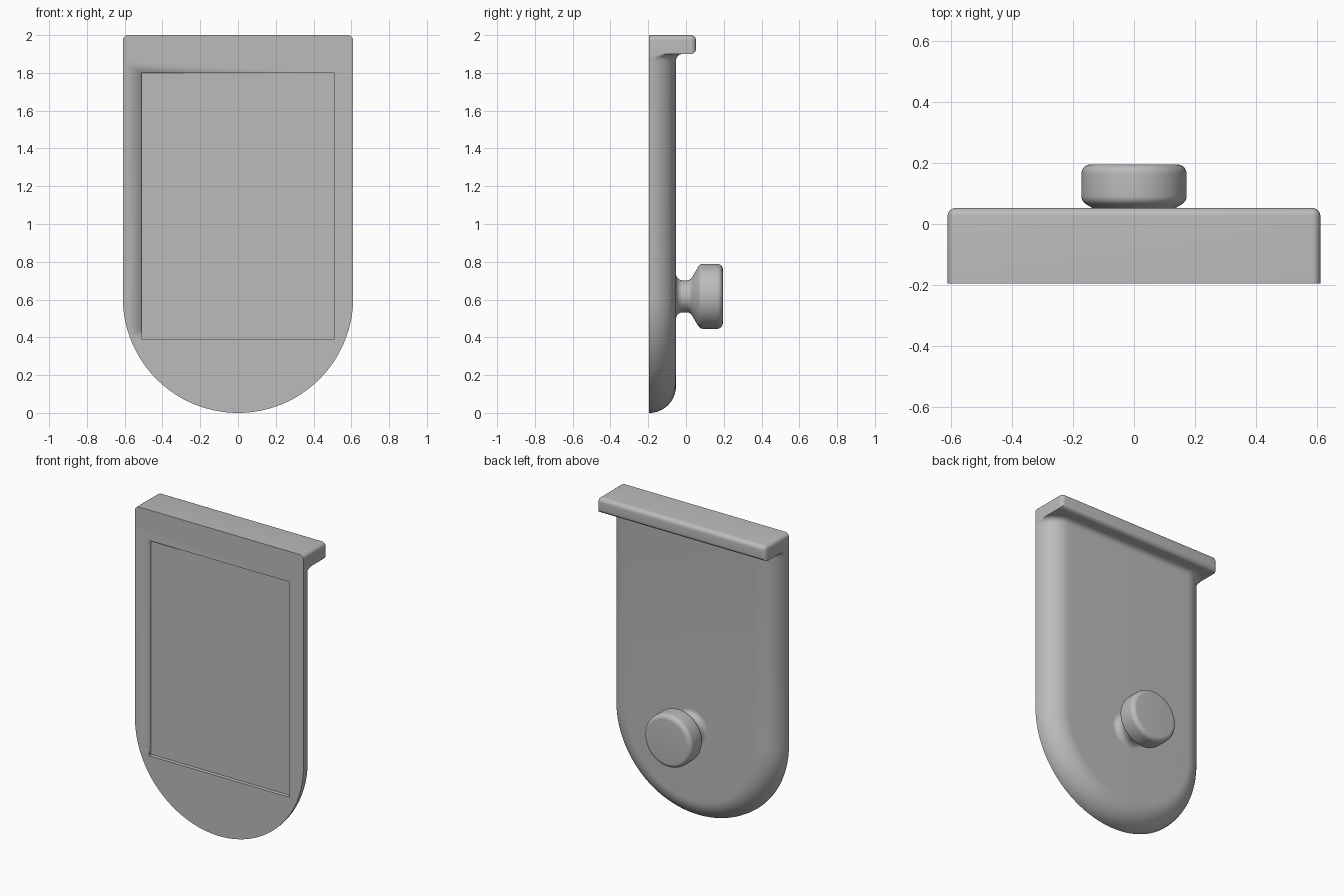
import bpy, bmesh, math
from mathutils import Matrix

cube = bpy.data.objects.get("Cube")
if cube:
    bpy.data.objects.remove(cube, do_unlink=True)

W, FRONT, BACK = 0.61, -0.195, -0.053     # half width and plate faces
SHELF_Z, TOP = 1.9, 2.0
ROUND, FILLET = BACK - FRONT, 0.035

grey = bpy.data.materials.new("plain grey")
grey.use_nodes = True
grey.diffuse_color = (0.5, 0.5, 0.5, 1)
grey.node_tree.nodes["Principled BSDF"].inputs["Base Color"].default_value = (0.5, 0.5, 0.5, 1)


def finish(name, bm, angle=30):
    bmesh.ops.recalc_face_normals(bm, faces=bm.faces)
    mesh = bpy.data.meshes.new(name)
    bm.to_mesh(mesh)
    bm.free()
    obj = bpy.data.objects.new(name, mesh)
    bpy.context.collection.objects.link(obj)
    mesh.materials.append(grey)
    bpy.ops.object.select_all(action="DESELECT")
    obj.select_set(True)
    bpy.context.view_layer.objects.active = obj
    bpy.ops.object.shade_smooth_by_angle(angle=math.radians(angle))
    return obj


def box(x, y0, y1, z0, z1):
    bm = bmesh.new()
    bmesh.ops.create_cube(bm, size=1, matrix=Matrix.Translation((0, (y0 + y1) / 2, (z0 + z1) / 2))
                          @ Matrix.Diagonal((2 * x, y1 - y0, z1 - z0, 1)))
    return bm


def outline(a):
    """U-shaped ring at rounding angle a, flaring out under the shelf."""
    x, y = W - ROUND * (1 - math.cos(a)), FRONT + ROUND * math.sin(a)
    side = []
    for i in range(8, -1, -1):
        t = math.pi / 2 * i / 8
        d = FILLET * (1 - math.cos(t))
        side.append((min(W, x + d * math.cos(a)), y + d * math.sin(a),
                     SHELF_Z - FILLET + FILLET * math.sin(t)))
    arc = [(x * math.cos(b), y, W - x * math.sin(b))
           for b in (math.pi * i / 64 for i in range(65))]
    return side + arc + [(-px, py, pz) for px, py, pz in reversed(side)]


# Backing plate with a round bottom and a rounded back edge
bm = bmesh.new()
rings = [[bm.verts.new(p) for p in outline(math.pi / 2 * k / 16)] for k in range(17)]
n = len(rings[0])
for r0, r1 in zip(rings, rings[1:]):
    for i in range(n - 1):
        bm.faces.new((r0[i], r0[i + 1], r1[i + 1], r1[i]))
back = rings[-1]
for i in range(n // 2):
    quad = (back[i], back[i + 1], back[n - 2 - i], back[n - 1 - i])
    bm.faces.new(list(dict.fromkeys(quad)))
bm.faces.new(rings[0])
bm.faces.new([r[0] for r in rings] + [r[-1] for r in reversed(rings)])
bmesh.ops.remove_doubles(bm, verts=bm.verts, dist=1e-6)
plate = finish("backing_plate", bm)

# Shallow rectangular recess in the front
cutter = finish("recess_cutter", box(0.51, FRONT - 0.1, FRONT + 0.025, 0.39, 1.8))
cutter.hide_render = True
cut = plate.modifiers.new("recess", "BOOLEAN")
cut.operation, cut.solver, cut.object = "DIFFERENCE", "EXACT", cutter
bpy.context.view_layer.objects.active = plate
bpy.ops.object.modifier_apply(modifier=cut.name)
bpy.data.objects.remove(cutter, do_unlink=True)

# Top shelf, rounded around its back face and along the top ends
bm = box(W, FRONT, -BACK, SHELF_Z, TOP)
edges = []
for e in bm.edges:
    a, b = (v.co for v in e.verts)
    at_back = min(a.y, b.y) > 0
    top_end = abs(a.y - b.y) > 0.1 and a.z > 1.95
    if at_back or top_end:
        edges.append(e)
bmesh.ops.bevel(bm, geom=edges, offset=0.028, segments=6, profile=0.5, affect="EDGES")
finish("top_shelf", bm)


# Round knob turned about the y axis: flared neck, cone and rounded head
def arc(cy, cr, rad, start, end, steps=8):
    return [(cy + rad * math.cos(t), cr + rad * math.sin(t))
            for t in (math.radians(start + (end - start) * i / steps) for i in range(steps + 1))]


profile = [(BACK - 0.01, 0)] + [(BACK - 0.01, 0.12)]
profile += arc(-0.018, 0.12, 0.035, 180, 270)
profile += arc(0.005, 0.115, 0.03, 270, 330, 5)
profile += arc(0.091, 0.142, 0.03, 150, 90, 5)
profile += arc(0.165, 0.142, 0.03, 90, 0)
profile += [(0.195, 0)]
bm = bmesh.new()
verts = [bm.verts.new((0, y, r)) for y, r in profile]
chain = [bm.edges.new(pair) for pair in zip(verts, verts[1:])]
bmesh.ops.spin(bm, geom=verts + chain, cent=(0, 0, 0), axis=(0, 1, 0),
               angle=2 * math.pi, steps=64, use_duplicate=False)
bmesh.ops.remove_doubles(bm, verts=bm.verts, dist=1e-5)
bmesh.ops.translate(bm, verts=bm.verts, vec=(0, 0, 0.617))
finish("knob", bm)
